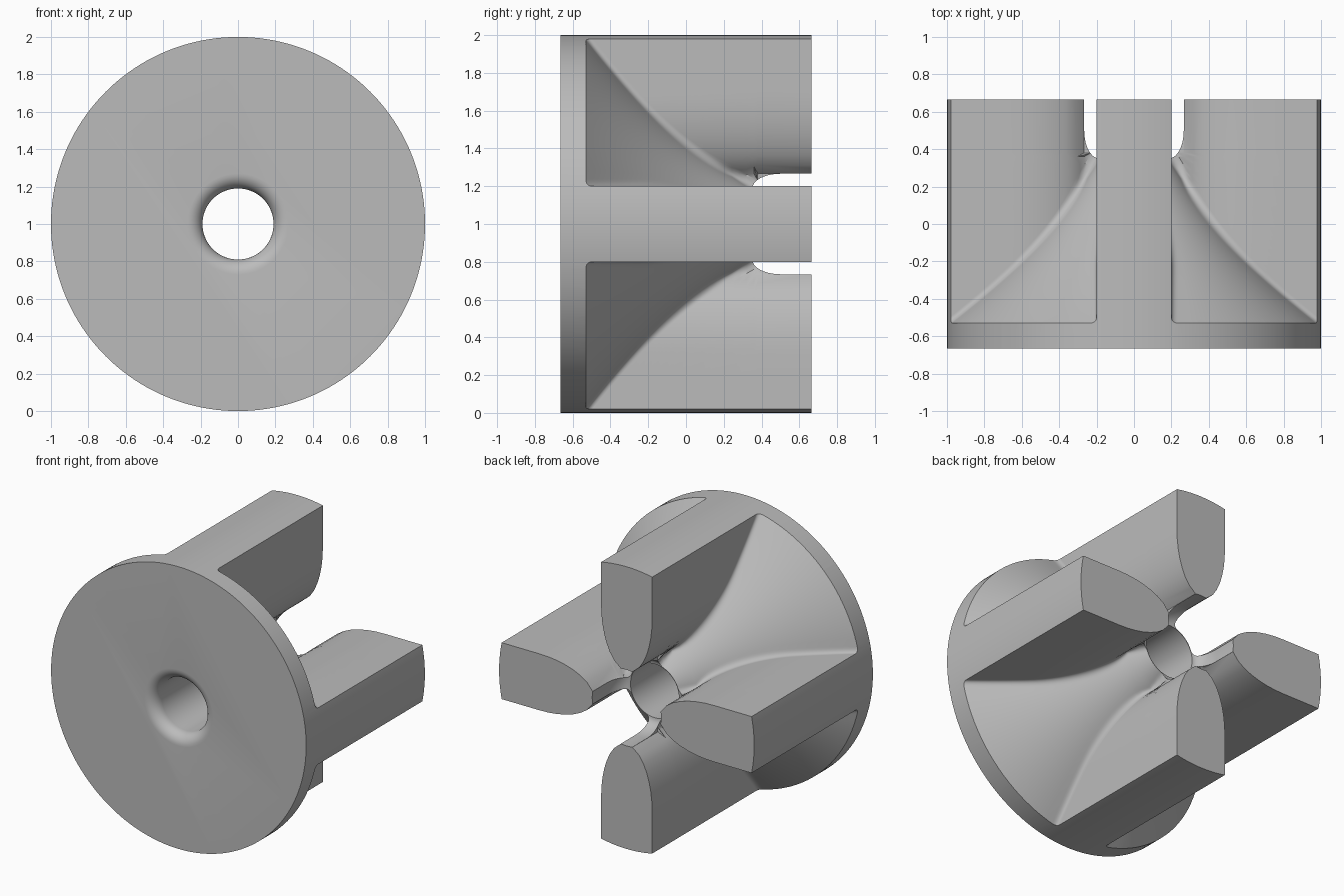
import bpy
import bmesh
from math import sin, cos, pi, sqrt, asin

cube = bpy.data.objects.get("Cube")
if cube:
    bpy.data.objects.remove(cube, do_unlink=True)

FRONT, BACK, FILLET = -0.665, 0.665, 0.04
CENTRE = 1.0

grey = bpy.data.materials.new("plain_grey")
grey.use_nodes = True
colour = (0.5, 0.5, 0.5, 1)
grey.diffuse_color = colour
grey.node_tree.nodes["Principled BSDF"].inputs["Base Color"].default_value = colour


def loft(name, sections):
    """Solid through sections, each a pair of y and a list of (x, z)."""
    bm = bmesh.new()
    rings = [[bm.verts.new((x, y, z + CENTRE)) for x, z in pts] for y, pts in sections]
    n = len(rings[0])
    for a, b in zip(rings, rings[1:]):
        for i in range(n):
            j = (i + 1) % n
            bm.faces.new((a[i], a[j], b[j], b[i]))
    bm.faces.new(rings[0])
    bm.faces.new(rings[-1])
    bmesh.ops.recalc_face_normals(bm, faces=bm.faces)
    mesh = bpy.data.meshes.new(name)
    bm.to_mesh(mesh)
    bm.free()
    mesh.materials.append(grey)
    obj = bpy.data.objects.new(name, mesh)
    bpy.context.collection.objects.link(obj)
    return obj


def circle(r, n):
    return [(r * cos(2 * pi * i / n), r * sin(2 * pi * i / n)) for i in range(n)]


def rib_half_width(u):
    """Rib is straight outside and narrows to a rounded tip inside."""
    q = max(0, (0.68 - u) / 0.424)
    return max(0.04, 0.2 * sqrt(max(0, 1 - q * q)))


def hub_radius(y):
    """Flared hub between the ribs."""
    t = y + 0.53
    return 1 - 1.06 * t + 0.38 * t * (y + 0.03)


def gap_section(rc):
    """Cross-section of the space between two ribs, outside the hub."""
    w = rib_half_width(rc)
    start = asin(w / rc)
    u0 = rc * cos(start)
    inner = u0 + FILLET
    half = []
    for i in range(17):
        u = inner + (1.2 - inner) * (1 - i / 16) ** 1.5
        half.append((u, rib_half_width(u)))
    # rounded corner between rib and hub
    p, c = half[-1], (u0, w)
    a0 = start + FILLET / rc
    e = (rc * cos(a0), rc * sin(a0))
    for i in range(1, 6):
        t = i / 6
        half.append(tuple((1 - t) ** 2 * p[k] + 2 * t * (1 - t) * c[k] + t * t * e[k]
                          for k in (0, 1)))
    # hub arc up to the diagonal
    for i in range(10):
        a = a0 + (pi / 4 - a0) * i / 10
        half.append((rc * cos(a), rc * sin(a)))
    middle = [(rc * cos(pi / 4), rc * sin(pi / 4))]
    return half + middle + [(b, a) for a, b in reversed(half)] + [(1.2, 1.2)]


# Solid drum
body = loft("ribbed_flange", [(y, circle(1, 160)) for y in (FRONT, BACK)])

# Central bore: rounded front mouth, straight middle, flared rear mouth
bore = [(FRONT - 0.05, 0.27)]
for i in range(9):
    t = pi / 2 * i / 8
    bore.append((FRONT + 0.08 * (1 - cos(t)), 0.27 - 0.08 * sin(t)))
for i in range(11):
    t = pi / 2 * i / 10
    bore.append((0.5 - 0.15 * cos(t), 0.19 + 0.08 * sin(t)))
bore.append((BACK + 0.1, 0.27))
cutters = [loft("bore_cutter", [(y, circle(r, 72)) for y, r in bore])]

# Four gaps that leave the ribs, hub and front disc
levels = [-0.57 + 0.93 * i / 24 for i in range(25)]
sections = [(y, gap_section(hub_radius(y))) for y in levels]
sections += [(y, gap_section(0.15)) for y in (0.38, BACK + 0.08)]
for k in range(4):
    ca, sa = (1, 0, -1, 0)[k], (0, 1, 0, -1)[k]
    turned = [(y, [(a * ca - b * sa, a * sa + b * ca) for a, b in pts])
              for y, pts in sections]
    cutters.append(loft("gap_cutter", turned))

# Carve, then discard the cutters
for cutter in cutters:
    cutter.hide_render = True
    mod = body.modifiers.new("carve", "BOOLEAN")
    mod.operation = "DIFFERENCE"
    mod.solver = "EXACT"
    mod.object = cutter
bpy.context.view_layer.update()
graph = bpy.context.evaluated_depsgraph_get()
carved = bpy.data.meshes.new_from_object(body.evaluated_get(graph))
body.modifiers.clear()
body.data = carved
for cutter in cutters:
    bpy.data.objects.remove(cutter, do_unlink=True)

bpy.ops.object.select_all(action="DESELECT")
body.select_set(True)
bpy.context.view_layer.objects.active = body
bpy.ops.object.shade_smooth_by_angle(angle=pi / 6)
